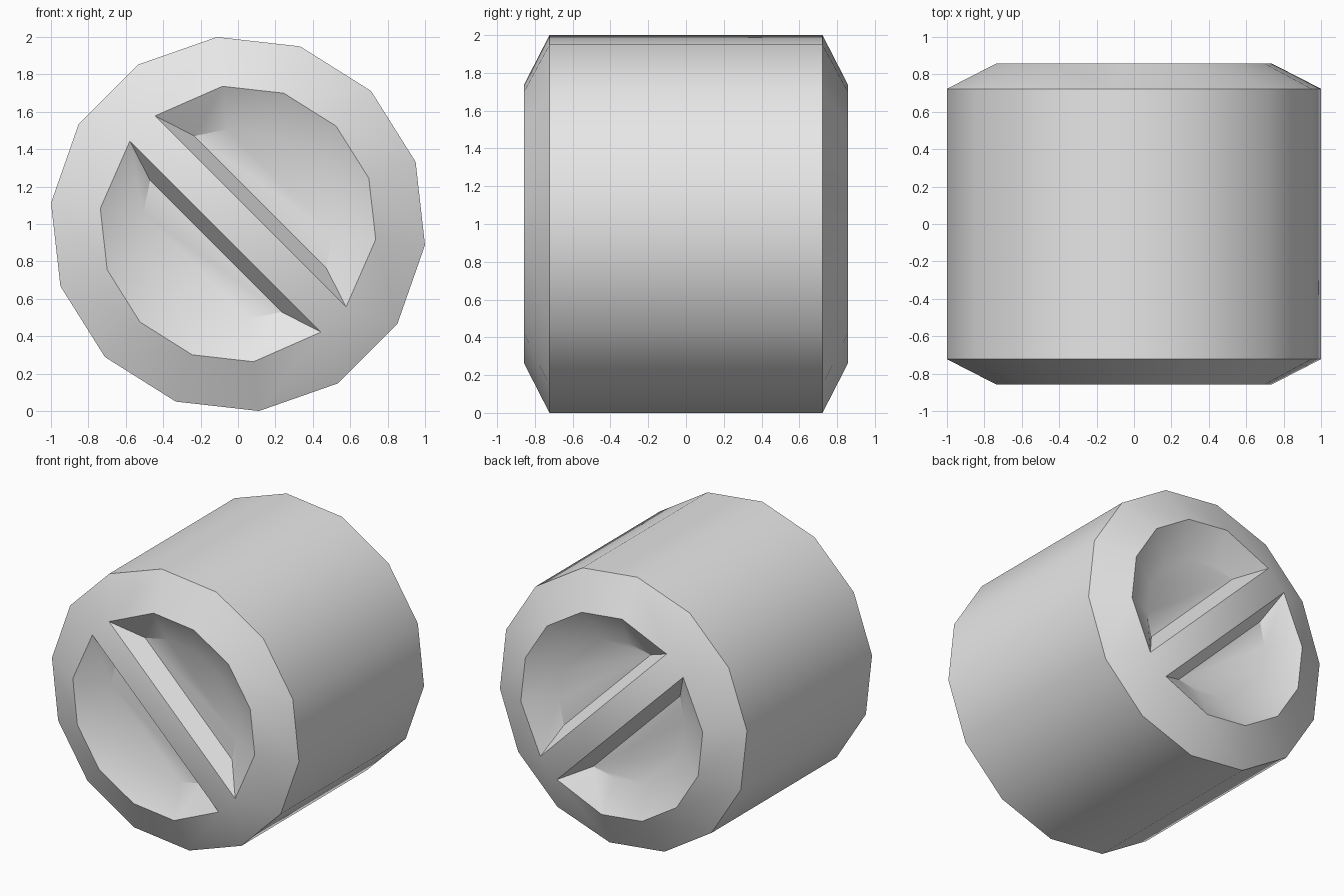
import bpy
import bmesh
from math import sin, cos, pi, copysign, sqrt

SIDES = 14
HALF = SIDES // 2
K = sqrt(0.5)

if "Cube" in bpy.data.objects:
    bpy.data.objects.remove(bpy.data.objects["Cube"], do_unlink=True)

grey = bpy.data.materials.new("plain grey")
grey.use_nodes = True
colour = (0.8, 0.8, 0.8, 1.0)
grey.diffuse_color = colour
grey.node_tree.nodes["Principled BSDF"].inputs["Base Color"].default_value = colour

bm = bmesh.new()


def ring(radius, y, bar_half=None):
    """Polygon loop around the y axis; the bar runs diagonally through it."""
    verts = []
    for i in range(SIDES):
        a = 2 * pi * (i + 0.5) / SIDES
        u, v = radius * cos(a), radius * sin(a)
        # Slide the corners beside the bar ends to the bar's half width
        if bar_half and i in (0, HALF - 1, HALF, SIDES - 1):
            v = copysign(bar_half, v)
        verts.append(bm.verts.new(((u + v) * K, y, 1 + (v - u) * K)))
    return verts


def bridge(a, b, skip=()):
    for i in range(SIDES):
        if i not in skip:
            j = (i + 1) % SIDES
            bm.faces.new((a[i], a[j], b[j], b[i]))


# Chamfered, recessed end with a tapered grip bar, front and back
edges = []
for s in (-1, 1):
    outer = ring(1.006, s * 0.723)
    rim = ring(0.741, s * 0.858, 0.095)
    floor = ring(0.51, s * 0.74, 0.168)
    bridge(outer, rim)
    bridge(rim, floor, skip=(HALF - 1, SIDES - 1))
    # Bar top, sloped bar sides and the two recess floors
    bm.faces.new((rim[0], rim[HALF - 1], rim[HALF], rim[-1]))
    for first, last in ((0, HALF - 1), (HALF, SIDES - 1)):
        bm.faces.new((rim[first], rim[last], floor[last], floor[first]))
        bm.faces.new(floor[first:last + 1])
    edges.append(outer)

# Barrel
bridge(edges[0], edges[1])
bmesh.ops.recalc_face_normals(bm, faces=bm.faces)

mesh = bpy.data.meshes.new("knob_drum")
bm.to_mesh(mesh)
bm.free()
mesh.materials.append(grey)
drum = bpy.data.objects.new("knob_drum", mesh)
bpy.context.collection.objects.link(drum)

bpy.ops.object.select_all(action="DESELECT")
drum.select_set(True)
bpy.context.view_layer.objects.active = drum
bpy.ops.object.shade_smooth_by_angle(angle=pi / 6)
